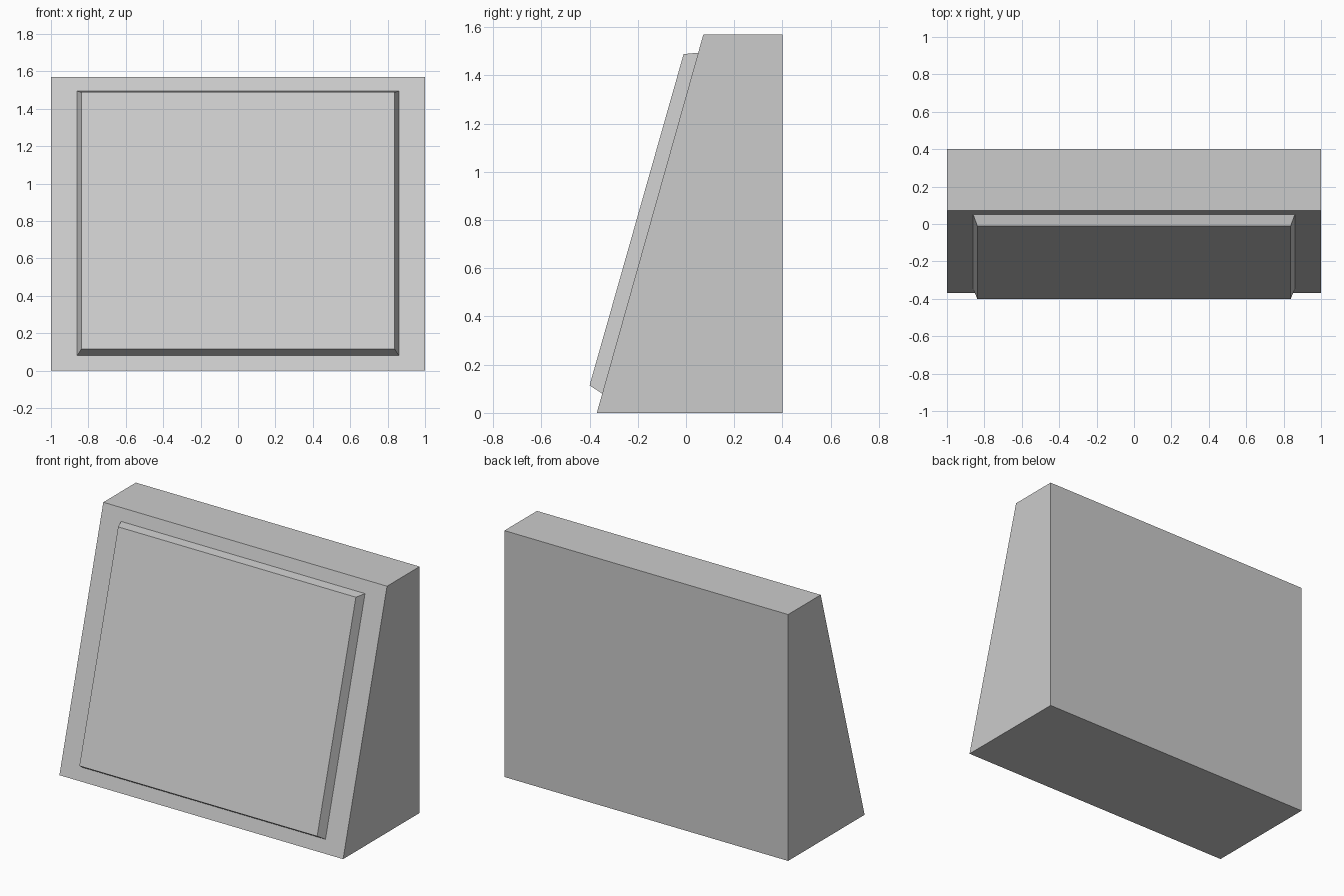
import bpy, bmesh

if "Cube" in bpy.data.objects:
    bpy.data.objects.remove(bpy.data.objects["Cube"])

def slope_y(z):
    # y of the leaning front at height z
    return -0.37 + 0.442 * z / 1.57

def place(face, half_width, low, high):
    # fit a quad between a low and a high (y, z) edge
    mid = face.calc_center_median().z
    for v in face.verts:
        v.co.y, v.co.z = high if v.co.z > mid else low
        v.co.x = half_width if v.co.x > 0 else -half_width

bm = bmesh.new()

# Wedge body: side profile extruded across the width
profile = [(-0.37, 0), (0.4, 0), (0.4, 1.57), (0.072, 1.57)]
side = bm.faces.new([bm.verts.new((-1, y, z)) for y, z in profile])
res = bmesh.ops.extrude_face_region(bm, geom=[side], use_keep_orig=True)
new_verts = [g for g in res["geom"] if isinstance(g, bmesh.types.BMVert)]
bmesh.ops.translate(bm, verts=new_verts, vec=(2, 0, 0))
bmesh.ops.recalc_face_normals(bm, faces=bm.faces[:])

# Raised panel on the leaning front: outline, then tapered step outward
front = min(bm.faces, key=lambda f: f.normal.y)
bmesh.ops.inset_region(bm, faces=[front], thickness=0.08)
place(front, 0.86, (slope_y(0.08), 0.08), (slope_y(1.494), 1.494))
bmesh.ops.inset_region(bm, faces=[front], thickness=0.02)
place(front, 0.838, (-0.4, 0.114), (-0.01, 1.488))

mesh = bpy.data.meshes.new("slanted_block")
bm.to_mesh(mesh)
bm.free()
bpy.context.collection.objects.link(bpy.data.objects.new("slanted_block", mesh))
